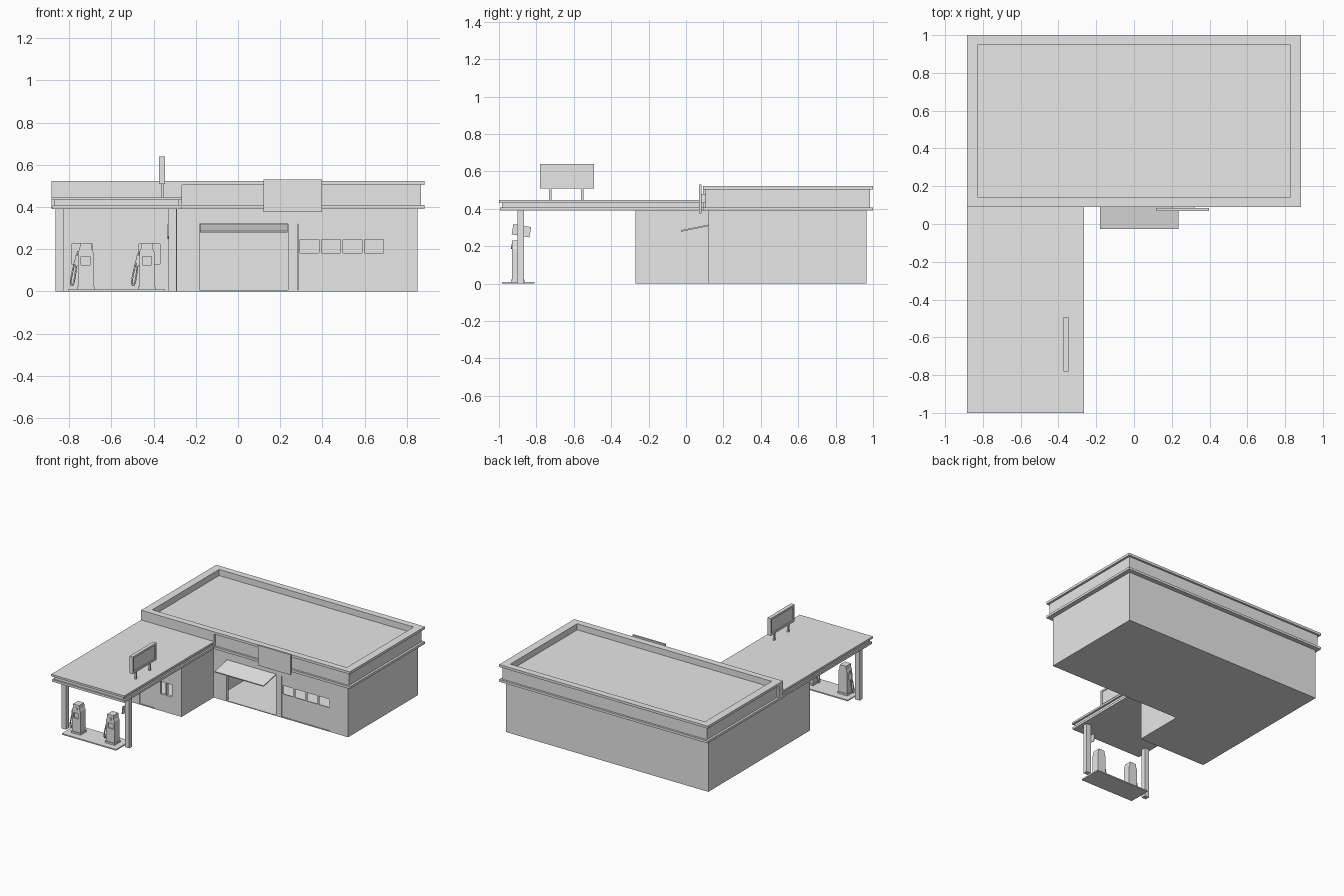
import bpy, bmesh, math
from mathutils import Vector

old = bpy.data.objects.get("Cube")
if old:
    bpy.data.objects.remove(old, do_unlink=True)

grey = bpy.data.materials.new("plain grey")
grey.use_nodes = True
GREY = (0.8, 0.8, 0.8, 1)
grey.diffuse_color = GREY
grey.node_tree.nodes["Principled BSDF"].inputs["Base Color"].default_value = GREY


def finish(name, bm):
    bmesh.ops.recalc_face_normals(bm, faces=bm.faces)
    mesh = bpy.data.meshes.new(name)
    bm.to_mesh(mesh)
    bm.free()
    mesh.materials.append(grey)
    obj = bpy.data.objects.new(name, mesh)
    bpy.context.collection.objects.link(obj)
    return obj


def add_box(bm, x, y, z):
    lo, hi = Vector((x[0], y[0], z[0])), Vector((x[1], y[1], z[1]))
    for v in bmesh.ops.create_cube(bm, size=1)["verts"]:
        v.co = Vector([(lo[i] + hi[i]) / 2 + v.co[i] * (hi[i] - lo[i]) for i in range(3)])


def box(name, x, y, z):
    bm = bmesh.new()
    add_box(bm, x, y, z)
    return finish(name, bm)


def prism(name, points, extrude):
    bm = bmesh.new()
    face = bm.faces.new([bm.verts.new(p) for p in points])
    new = bmesh.ops.extrude_face_region(bm, geom=[face])["geom"]
    bmesh.ops.translate(bm, vec=extrude, verts=[v for v in new if isinstance(v, bmesh.types.BMVert)])
    return finish(name, bm)


def cut(obj, boxes):
    """Cut box-shaped openings out of an object."""
    bm = bmesh.new()
    for b in boxes:
        add_box(bm, *b)
    cutter = finish("cutter", bm)
    cutter.hide_render = True
    mod = obj.modifiers.new("cut", "BOOLEAN")
    mod.operation = "DIFFERENCE"
    mod.solver = "EXACT"
    mod.object = cutter
    bpy.context.view_layer.objects.active = obj
    bpy.ops.object.modifier_apply(modifier=mod.name)
    bpy.data.objects.remove(cutter, do_unlink=True)


# Hollow L-shaped building with a garage and a shop wing
outline = [(-.865, -.27), (-.29, -.27), (-.29, .12), (.85, .12), (.85, .965), (-.865, .965)]
building = prism("building", [(x, y, 0) for x, y in outline], (0, 0, .39))
cut(building, [((-.27, .83), (.145, .945), (.006, .38)),
               ((-.845, -.31), (-.25, .945), (.006, .38))])
shop_x = -.58
bays = [(-.182, .237), (.283, .7)]
holes = [(b, (.1, .16), (.006, .32)) for b in bays]
holes.append(((shop_x - .065, shop_x + .065), (-.29, -.24), (.006, .24)))
for side in (-1, 1):
    for pane in (-1, 1):
        c = shop_x + side * .16 + pane * .027
        holes.append(((c - .023, c + .023), (-.29, -.24), (.13, .225)))
cut(building, holes)
box("shop_door", (shop_x - .065, shop_x + .065), (-.264, -.256), (.006, .24))


# Garage doors with a row of windows, one closed and one swung open
def garage_door(name, bay, y, z, tilt):
    c = sum(bay) / 2
    door = box(name, (-.207, .207), (-.004, .004), (0, .314))
    cut(door, [((u - .045, u + .045), (-.1, .1), (.175, .24))
               for u in (-.153, -.051, .051, .153)])
    door.location = (c, y, z)
    door.rotation_euler.x = tilt


garage_door("closed_garage_door", bays[1], .13, .006, 0)
garage_door("open_garage_door", bays[0], -.026, .282, math.radians(-78.5))

# Main roof: two projecting bands, a recessed fascia and a sunken deck
box("roof_lower_band", (-.885, .885), (.09, 1), (.39, .408))
well = ((-.825, .825), (.14, .95), (.475, .6))
cut(box("roof_fascia", (-.868, .868), (.105, .985), (.408, .503)), [well])
cut(box("roof_rim", (-.885, .885), (.09, 1), (.503, .522)), [well])
box("canopy_junction", (-.885, -.265), (.09, .135), (.408, .503))

# Canopy on two posts
box("canopy_lower_band", (-.88, -.268), (-.995, .09), (.39, .407))
box("canopy_fascia", (-.87, -.28), (-.985, .09), (.407, .432))
box("canopy_top", (-.885, -.265), (-1, .09), (.432, .447))
for side, x in (("right", -.847), ("left", -.31)):
    box(side + "_canopy_post", (x - .019, x + .019), (-.902, -.867), (0, .39))

# Wall sign and hanging post sign
box("fascia_sign", (.12, .397), (.07, .084), (.375, .53))
box("fascia_sign_bracket", (.2, .32), (.084, .106), (.43, .48))
post_sign = box("post_sign", (-.003, .003), (-.048, .048), (-.028, .028))
post_sign.location = (-.332, -.88, .283)
post_sign.rotation_euler.x = -.17

# Framed rooftop sign on two legs
roof_sign = box("rooftop_sign", (-.374, -.346), (-.78, -.493), (.508, .64))
cut(roof_sign, [(x, (-.765, -.508), (.523, .625)) for x in ((-.4, -.368), (-.352, -.3))])
for name, y in (("front", -.726), ("rear", -.555)):
    box(name + "_rooftop_sign_leg", (-.366, -.354), (y - .006, y + .006), (.447, .508))

# Pump island
box("pump_island", (-.805, -.345), (-.985, -.81), (0, .009))


def pump(name, x):
    y0, y1 = -.93, -.87
    # Tapered cabinet on a plinth
    half = [(.036, .02), (.036, .185), (.029, .2), (.026, .23)]
    section = half + [(-u, w) for u, w in reversed(half)]
    body = prism(name + "_cabinet", [(x + u, y0, w) for u, w in section], (0, y1 - y0, 0))
    cut(body, [((x - .021, x + .021), (y0 - .02, y0 + .008), (.125, .165))])
    box(name + "_plinth", (x - .041, x + .041), (y0 - .006, y1 + .006), (.009, .022))
    # Dial
    bm = bmesh.new()
    bmesh.ops.create_cone(bm, cap_ends=True, segments=16, radius1=.012, radius2=.012, depth=.006)
    dial = finish(name + "_dial", bm)
    dial.location = (x, y0 - .003, .198)
    dial.rotation_euler.x = math.pi / 2
    # Nozzle and drooping hose on the side
    box(name + "_nozzle", (x - .05, x - .036), (-.912, -.894), (.12, .17))
    path = [(-.036, .19), (-.052, .14), (-.07, .06), (-.071, .03), (-.06, .026), (-.05, .07), (-.043, .13)]
    curve = bpy.data.curves.new(name + "_hose", "CURVE")
    curve.dimensions = "3D"
    curve.bevel_depth = .0045
    curve.bevel_resolution = 1
    curve.resolution_u = 4
    curve.use_fill_caps = True
    spline = curve.splines.new("NURBS")
    spline.points.add(len(path) - 1)
    spline.use_endpoint_u = True
    spline.order_u = 3
    for p, (u, w) in zip(spline.points, path):
        p.co = (x + u, -.903, w, 1)
    curve.materials.append(grey)
    bpy.context.collection.objects.link(bpy.data.objects.new(name + "_hose", curve))


pump("right_pump", -.722)
pump("left_pump", -.432)
